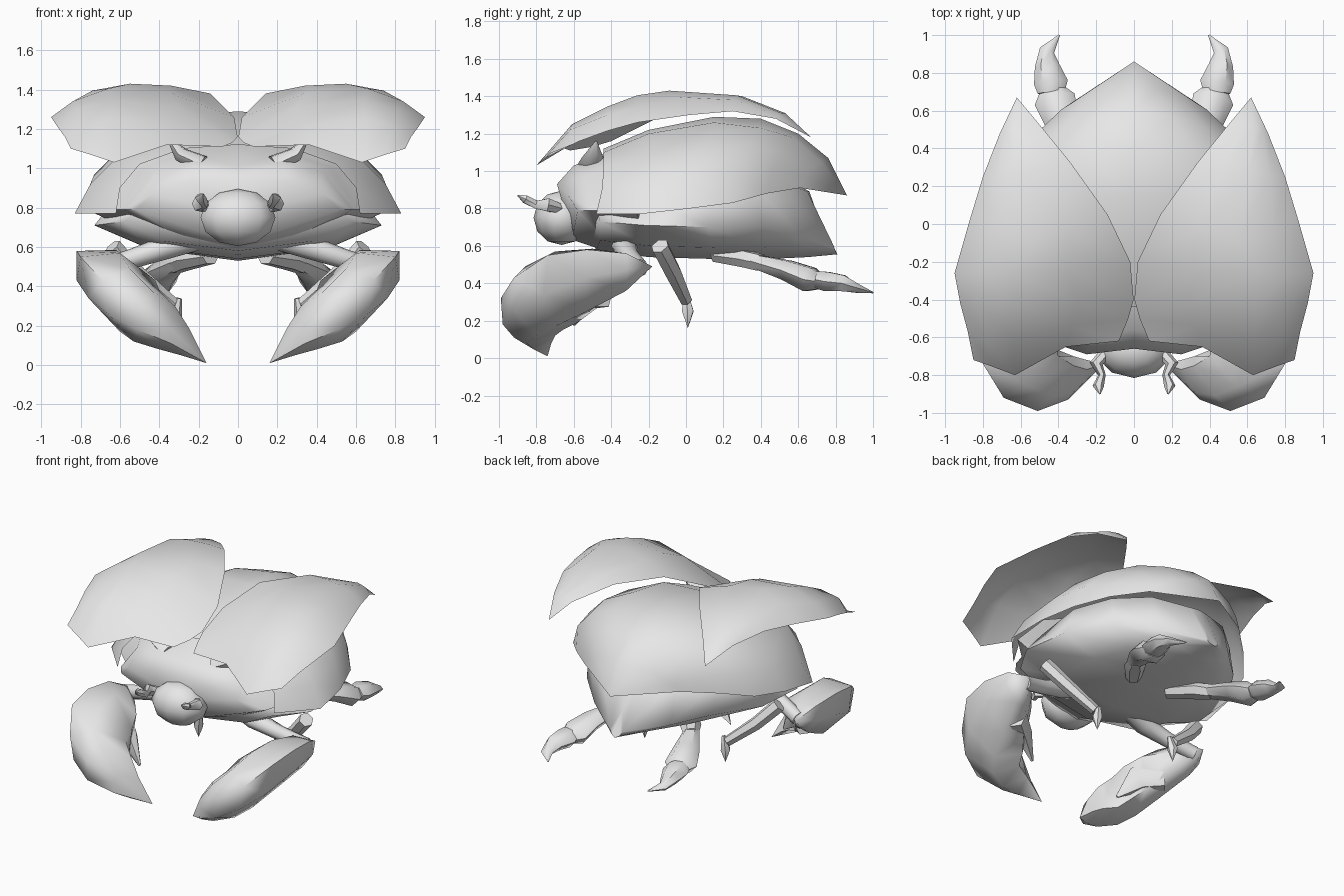
import bpy, bmesh, math
from mathutils import Vector

grey = bpy.data.materials.new("shell_grey")
grey.diffuse_color = (0.8, 0.8, 0.8, 1)


def finish(name, bm, mirror=True, angle=80):
    bmesh.ops.remove_doubles(bm, verts=bm.verts, dist=0.0005)
    bmesh.ops.recalc_face_normals(bm, faces=bm.faces)
    mesh = bpy.data.meshes.new(name)
    bm.to_mesh(mesh)
    bm.free()
    mesh.materials.append(grey)
    obj = bpy.data.objects.new(name, mesh)
    bpy.context.collection.objects.link(obj)
    if mirror:
        obj.modifiers.new("mirror", "MIRROR")
    bpy.ops.object.select_all(action="DESELECT")
    obj.select_set(True)
    bpy.context.view_layer.objects.active = obj
    bpy.ops.object.shade_smooth_by_angle(angle=math.radians(angle))
    return obj


def skin(bm, rows, closed=False):
    """Bridge rows of equal length; a row of one point is a tip."""
    count = max(len(r) for r in rows)
    grid = [[bm.verts.new(p) for p in (r if len(r) > 1 else r * count)] for r in rows]
    for a, b in zip(grid, grid[1:]):
        for i in range(count if closed else count - 1):
            j = (i + 1) % count
            bm.faces.new((a[i], a[j], b[j], b[i]))
    return grid


def patch(name, rows, closed=False, **options):
    bm = bmesh.new()
    skin(bm, rows, closed)
    return finish(name, bm, **options)


def limb(name, path, sides=8):
    """Tube along (x, y, z, half width, half height) stations, mirrored."""
    bm = bmesh.new()
    pts = [Vector(p[:3]) for p in path]
    rings = []
    for i, p in enumerate(path):
        t = (pts[min(i + 1, len(pts) - 1)] - pts[max(i - 1, 0)]).normalized()
        side = t.cross(Vector((0, 0, 1))).normalized()
        up = side.cross(t)
        turn = [2 * math.pi * k / sides for k in range(sides)]
        rings.append([pts[i] + side * p[3] * math.cos(a) + up * p[4] * math.sin(a) for a in turn])
    grid = skin(bm, rings, closed=True)
    bm.faces.new(grid[0])
    bm.faces.new(grid[-1])
    return finish(name, bm, angle=50)


# Raised wing cases: inner edge to outer edge, front to rear tip
patch("wing_case", [
    [(.08, -.62, 1.11), (.36, -.65, 1.12), (.63, -.80, 1.03), (.75, -.755, 1.07), (.85, -.72, 1.10)],
    [(.03, -.50, 1.13), (.33, -.54, 1.22), (.64, -.61, 1.25), (.78, -.62, 1.22), (.88, -.57, 1.16)],
    [(.002, -.40, 1.16), (.30, -.41, 1.31), (.64, -.42, 1.345), (.82, -.42, 1.30), (.92, -.42, 1.215)],
    [(.02, -.20, 1.26), (.35, -.24, 1.385), (.66, -.26, 1.405), (.84, -.26, 1.34), (.95, -.26, 1.26)],
    [(.14, .05, 1.38), (.34, -.02, 1.42), (.55, -.09, 1.43), (.74, -.03, 1.395), (.87, .02, 1.30)],
    [(.34, .33, 1.38), (.47, .30, 1.40), (.60, .27, 1.405), (.72, .26, 1.38), (.80, .25, 1.32)],
    [(.52, .55, 1.29), (.58, .53, 1.31), (.64, .51, 1.31), (.68, .495, 1.30), (.71, .48, 1.28)],
    [(.62, .67, 1.18)],
])

# Domed back shell: centre line to side edge, front to rear tip
patch("back_shell", [
    [(0, -.44, 1.12), (.28, -.44, 1.10), (.50, -.44, 1.02), (.60, -.45, .90), (.62, -.48, .77)],
    [(0, -.20, 1.22), (.32, -.20, 1.20), (.60, -.20, 1.07), (.75, -.22, .92), (.83, -.25, .77)],
    [(0, .15, 1.29), (.32, .15, 1.26), (.58, .10, 1.12), (.73, .05, .97), (.80, .02, .80)],
    [(0, .40, 1.28), (.30, .40, 1.23), (.52, .33, 1.13), (.65, .30, .99), (.72, .25, .83)],
    [(0, .60, 1.20), (.20, .57, 1.18), (.38, .51, 1.10), (.50, .46, 1.00), (.57, .43, .88)],
    [(0, .76, 1.07), (.12, .72, 1.05), (.24, .68, 1.02), (.33, .64, .97), (.38, .61, .91)],
    [(0, .86, .87)],
])

# Belly under the shell: top centre, upper side, rim, lower side, keel
patch("belly", [
    [(0, -.56, .72)],
    [(0, -.50, .90), (.45, -.48, .82), (.58, -.46, .73), (.38, -.46, .63), (0, -.48, .58)],
    [(0, -.20, 1.0), (.62, -.20, .85), (.73, -.22, .71), (.47, -.20, .60), (0, -.20, .54)],
    [(0, .15, 1.0), (.62, .13, .90), (.69, .12, .70), (.45, .14, .59), (0, .15, .53)],
    [(0, .42, 1.0), (.50, .37, .92), (.50, .41, .70), (.32, .42, .59), (0, .45, .53)],
    [(0, .56, .95), (.30, .54, .93), (.30, .61, .65), (.18, .62, .585), (0, .65, .54)],
    [(0, .66, .89), (.06, .65, .89), (.05, .79, .60), (.03, .80, .57), (0, .81, .555)],
    [(0, .72, .72)],
])

# Thorax collar behind the head, flaring back under the shell
patch("thorax", [
    [(0, -.64, .76)],
    [(0, -.66, .95), (.25, -.69, .93), (.43, -.63, .87), (.52, -.58, .79), (.20, -.60, .68), (0, -.60, .63)],
    [(0, -.56, 1.01), (.22, -.60, 1.03), (.43, -.53, .98), (.58, -.50, .79), (.30, -.45, .65), (0, -.45, .58)],
    [(0, -.42, 1.11), (.25, -.44, 1.08), (.48, -.42, 1.0), (.60, -.42, .79), (.32, -.35, .63), (0, -.35, .56)],
    [(0, -.26, 1.16), (.30, -.26, 1.13), (.55, -.26, 1.02), (.77, -.26, .79), (.42, -.24, .63), (0, -.25, .56)],
    [(0, -.15, .80)],
])
limb("thorax_horn", [(.18, -.52, 1.02, .07, .05), (.29, -.50, 1.07, .06, .04), (.36, -.48, 1.16, .005, .005)], 6)

# Head and feelers
bm = bmesh.new()
bmesh.ops.create_uvsphere(bm, u_segments=10, v_segments=6, radius=1)
for v in bm.verts:
    v.co = Vector((v.co.x * .20, v.co.y * .15 - .665, v.co.z * .145 + .75))
finish("head", bm, mirror=False)
limb("feeler", [(.15, -.68, .80, .03, .03), (.20, -.74, .82, .035, .04),
                (.17, -.80, .82, .02, .025), (.19, -.86, .85, .03, .025), (.18, -.90, .87, .004, .004)], 6)

# Large front claws: cupped rings from elbow to tip
limb("front_arm", [(.18, -.30, .65, .06, .06), (.36, -.33, .60, .07, .06),
                   (.54, -.30, .54, .05, .05), (.72, -.25, .48, .05, .05)])
patch("front_claw", [
    [(.74, -.18, .49)],
    [(.80, -.32, .56), (.66, -.32, .56), (.58, -.34, .48), (.63, -.34, .37), (.74, -.32, .36), (.82, -.32, .47)],
    [(.82, -.53, .58), (.62, -.50, .585), (.47, -.48, .47), (.52, -.50, .25), (.66, -.53, .25), (.82, -.53, .43)],
    [(.80, -.74, .55), (.60, -.70, .57), (.42, -.60, .43), (.46, -.58, .19), (.60, -.70, .17), (.76, -.76, .34)],
    [(.69, -.92, .43), (.55, -.86, .49), (.40, -.70, .38), (.42, -.66, .15), (.53, -.80, .12), (.66, -.92, .26)],
    [(.51, -.99, .32), (.43, -.91, .37), (.32, -.75, .30), (.32, -.70, .12), (.40, -.85, .08), (.51, -.98, .18)],
    [(.35, -.93, .19), (.32, -.89, .23), (.25, -.77, .19), (.25, -.72, .08), (.29, -.82, .05), (.34, -.92, .11)],
    [(.16, -.74, .01)],
], closed=True, angle=60)
limb("claw_thumb", [(.62, -.45, .36, .07, .10), (.48, -.55, .33, .06, .09), (.36, -.60, .18, .01, .01)], 6)

# Middle legs
limb("middle_leg", [(.64, -.14, .60, .05, .05), (.51, -.07, .46, .05, .045), (.33, 0, .31, .035, .035)], 6)
limb("middle_foot", [(.30, 0, .34, .015, .015), (.32, .01, .25, .035, .035), (.32, .01, .16, .004, .004)], 6)

# Hind legs
limb("hind_thigh", [(.14, .16, .55, .05, .04), (.26, .32, .53, .07, .05), (.32, .40, .51, .05, .05)], 6)
limb("hind_shin", [(.30, .36, .52, .05, .04), (.38, .54, .47, .09, .06),
                   (.42, .66, .42, .11, .075), (.43, .71, .41, .07, .05)], 6)
limb("hind_foot", [(.44, .69, .42, .07, .05), (.44, .75, .41, .09, .06),
                   (.46, .84, .40, .065, .05), (.46, .92, .37, .04, .025), (.395, 1.0, .35, .004, .004)], 6)
